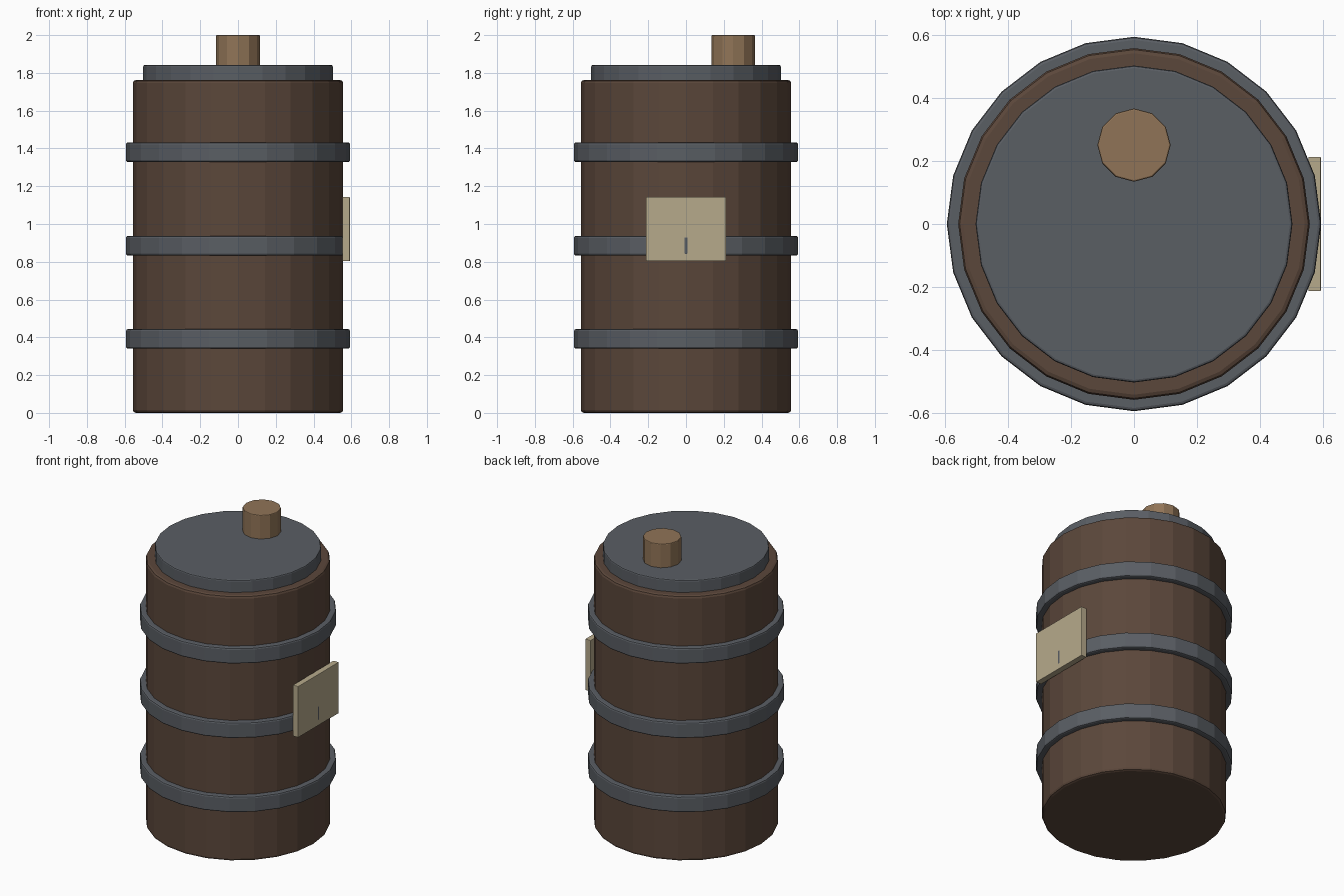
import bpy
import math

cube = bpy.data.objects.get("Cube")
if cube:
    bpy.data.objects.remove(cube, do_unlink=True)


def material(name, rgb):
    mat = bpy.data.materials.new(name)
    mat.use_nodes = True
    colour = (*rgb, 1.0)
    mat.diffuse_color = colour
    mat.node_tree.nodes["Principled BSDF"].inputs["Base Color"].default_value = colour
    return mat


def finish(name, mat, bevel):
    obj = bpy.context.object
    obj.name = name
    obj.data.materials.append(mat)
    mod = obj.modifiers.new("Edge bevel", "BEVEL")
    mod.width = bevel
    mod.segments = 2
    mod.limit_method = "ANGLE"
    mod.angle_limit = math.radians(40)
    return obj


def drum(name, radius, bottom, top, mat, bevel, sides=24, y=0.0):
    bpy.ops.mesh.primitive_cylinder_add(
        vertices=sides, radius=radius, depth=top - bottom,
        location=(0, y, (bottom + top) / 2))
    return finish(name, mat, bevel)


wood = material("Dark wood", (0.105, 0.063, 0.043))
iron = material("Grey iron", (0.102, 0.112, 0.127))
cork = material("Cork", (0.28, 0.175, 0.095))
parchment = material("Parchment", (0.47, 0.40, 0.26))

# Barrel body and lid
drum("barrel_body", 0.557, 0.0, 1.762, wood, 0.016)
drum("lid", 0.502, 1.74, 1.842, iron, 0.008)

# Three hoops
hoop_radius = 0.593
for name, z in (("lower", 0.392), ("middle", 0.885), ("upper", 1.38)):
    drum(name + "_hoop", hoop_radius, z - 0.052, z + 0.052, iron, 0.01)

# Stopper towards the back of the lid
drum("stopper", 0.116, 1.82, 2.0, cork, 0.005, sides=12, y=0.25)

# Label on the left side, with the hoop's corner just showing through
bpy.ops.mesh.primitive_cube_add(size=1, location=(hoop_radius - 0.021, 0, 0.973))
label = bpy.context.object
label.scale = (0.04, 0.426, 0.34)
bpy.ops.object.transform_apply(location=False, rotation=False, scale=True)
finish("label", parchment, 0.003)
